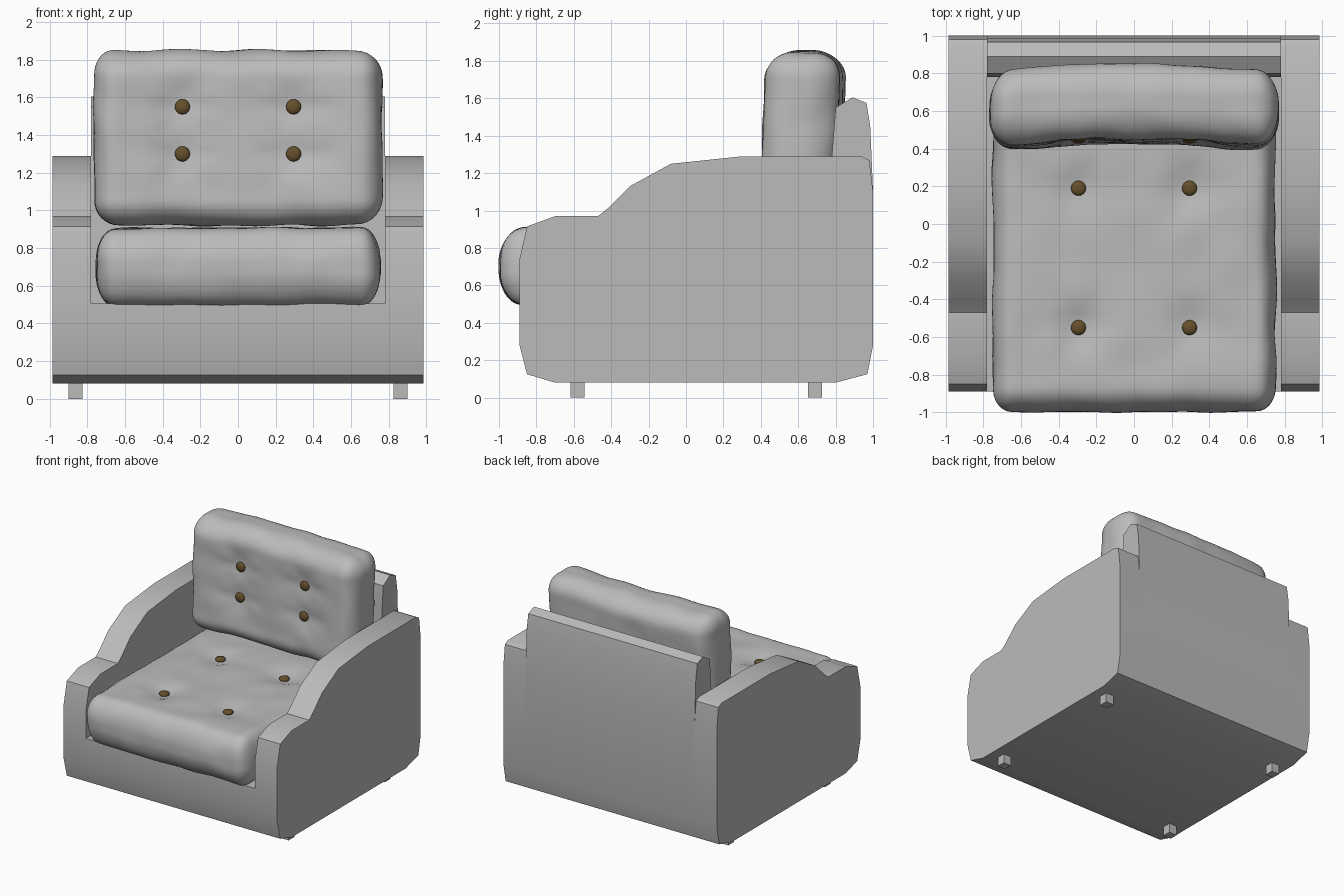
import bpy, bmesh, math
from mathutils import Vector, noise
from mathutils.bvhtree import BVHTree

cube = bpy.data.objects.get("Cube")
if cube:
    bpy.data.objects.remove(cube, do_unlink=True)


def material(name, rgb):
    m = bpy.data.materials.new(name)
    m.use_nodes = True
    m.diffuse_color = (*rgb, 1)
    bsdf = next(n for n in m.node_tree.nodes if n.type == 'BSDF_PRINCIPLED')
    bsdf.inputs["Base Color"].default_value = (*rgb, 1)
    return m


GREY = material("grey fabric", (0.5, 0.5, 0.5))
BROWN = material("brown button", (0.13, 0.08, 0.025))


def finish(bm, name, mat, angle=30):
    bmesh.ops.recalc_face_normals(bm, faces=bm.faces)
    mesh = bpy.data.meshes.new(name)
    bm.to_mesh(mesh)
    bm.free()
    mesh.materials.append(mat)
    ob = bpy.data.objects.new(name, mesh)
    bpy.context.scene.collection.objects.link(ob)
    bpy.ops.object.select_all(action='DESELECT')
    ob.select_set(True)
    bpy.context.view_layer.objects.active = ob
    bpy.ops.object.shade_smooth_by_angle(angle=math.radians(angle))
    return ob


def extrude_profile(name, points, x0, x1):
    """Side profile in (y, z), swept across x."""
    bm = bmesh.new()
    face = bm.faces.new([bm.verts.new((x0, y, z)) for y, z in points])
    out = bmesh.ops.extrude_face_region(bm, geom=[face])
    moved = [v for v in out["geom"] if isinstance(v, bmesh.types.BMVert)]
    bmesh.ops.translate(bm, verts=moved, vec=(x1 - x0, 0, 0))
    return finish(bm, name, GREY)


def button(name, pos, axis):
    bm = bmesh.new()
    bmesh.ops.create_uvsphere(bm, u_segments=16, v_segments=10, radius=0.04)
    squash = Vector((1, 1, 1))
    squash[axis] = 0.5
    for v in bm.verts:
        v.co = v.co * squash + pos
    finish(bm, name, BROWN, 60)


def cushion(name, center, half, radius, axis, sign, spots, bend):
    """Rounded box, dimpled at each button spot on the face along sign * axis."""
    center, half, radius = Vector(center), Vector(half), Vector(radius)
    flat = [i for i in range(3) if i != axis]
    bm = bmesh.new()
    bmesh.ops.create_cube(bm, size=2)
    bmesh.ops.subdivide_edges(bm, edges=bm.edges[:], cuts=40, use_grid_fill=True)
    for v in bm.verts:
        core, d = Vector(), Vector()
        for i in range(3):
            q = math.sin(v.co[i] * math.pi / 2) * half[i]
            lim = half[i] - radius[i]
            core[i] = max(-lim, min(lim, q))
            d[i] = (q - core[i]) / radius[i]
        d.normalize()
        p = core + d * radius
        # soft lumps
        p += d * 0.012 * noise.noise((p + center) * 5)
        # pulled-in buttons with folds running out from them
        w = max(0, sign * p[axis] / half[axis])
        pull = 0
        for s in spots:
            a, b = p[flat[0]] + center[flat[0]] - s[0], p[flat[1]] + center[flat[1]] - s[1]
            r = math.hypot(a, b)
            pull += 0.035 * math.exp(-(r / 0.12) ** 2)
            pull += 0.006 * math.cos(6 * math.atan2(b, a)) * min(1, r / 0.1) * math.exp(-(r / 0.2) ** 2)
        p[axis] -= sign * pull * w
        v.co = bend(p) + center
    bmesh.ops.recalc_face_normals(bm, faces=bm.faces)
    tree = BVHTree.FromBMesh(bm)
    finish(bm, name, GREY, 60)
    for n, s in enumerate(spots):
        start, ray = Vector(), Vector()
        start[flat[0]], start[flat[1]] = s
        start[axis] = center[axis] + sign * 2
        ray[axis] = -sign
        hit = tree.ray_cast(start, ray)[0]
        hit[axis] += sign * 0.01
        button(f"{name}_button_{n + 1}", hit, axis)


# Arms
arm = [(-0.7, 0.08), (-0.85, 0.125), (-0.89, 0.28), (-0.89, 0.74), (-0.85, 0.915),
       (-0.7, 0.97), (-0.47, 0.97), (-0.42, 1.01), (-0.3, 1.13), (-0.08, 1.25),
       (0.3, 1.29), (0.94, 1.29), (0.98, 1.27), (1.0, 1.1), (1.0, 0.28),
       (0.97, 0.125), (0.8, 0.08)]
extrude_profile("left_arm", arm, 0.78, 0.985)
extrude_profile("right_arm", arm, -0.985, -0.78)

# Seat base and backrest in one L-shaped sweep
frame = [(-0.7, 0.08), (-0.85, 0.125), (-0.89, 0.28), (-0.89, 0.505), (0.78, 0.505),
         (0.78, 1.29), (0.8, 1.55), (0.89, 1.605), (0.965, 1.575), (0.985, 1.45),
         (1.0, 1.1), (1.0, 0.28), (0.97, 0.125), (0.8, 0.08)]
extrude_profile("base_and_back", frame, -0.78, 0.78)

# Legs
for side, x in (("left", 0.862), ("right", -0.862)):
    for end, y in (("front", -0.58), ("back", 0.69)):
        bm = bmesh.new()
        bmesh.ops.create_cube(bm, size=1)
        for v in bm.verts:
            v.co = v.co * Vector((0.075, 0.075, 0.09)) + Vector((x, y, 0.045))
        finish(bm, f"{end}_{side}_leg", GREY)

# Seat cushion
cushion("seat_cushion", (0, -0.115, 0.7), (0.75, 0.88, 0.205), (0.1, 0.13, 0.18), 2, 1,
        [(x, y) for x in (-0.295, 0.295) for y in (-0.55, 0.19)],
        lambda p: p)


# Back cushion, leaning and bowed backwards
def lean(p):
    return p + Vector((0, 0.045 * p.z + 0.04 * (1 - (p.x / 0.77) ** 2), 0))


cushion("back_cushion", (0, 0.595, 1.385), (0.765, 0.2, 0.465), (0.12, 0.17, 0.14), 1, -1,
        [(x, z) for x in (-0.295, 0.295) for z in (1.3, 1.55)],
        lean)
